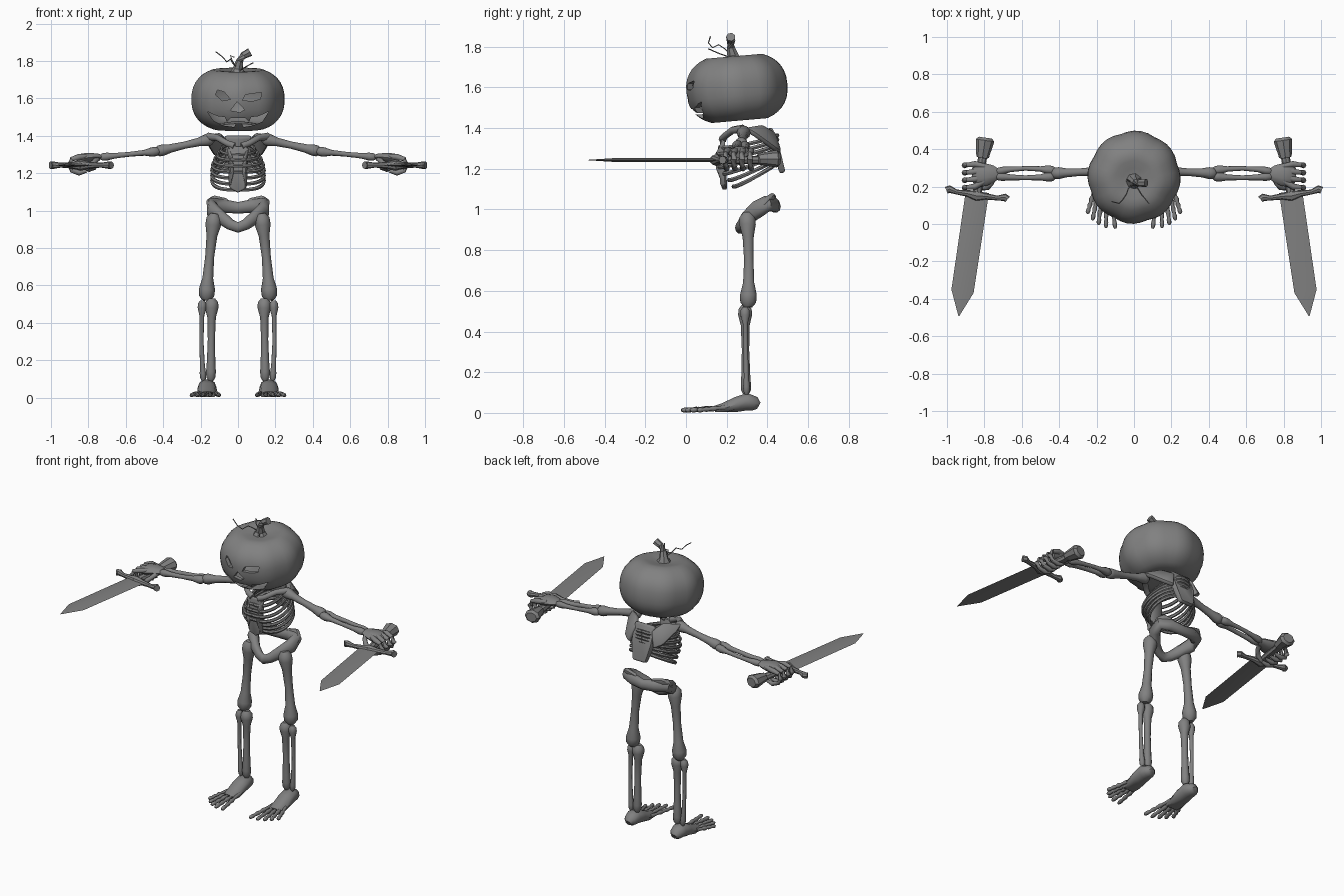
import bpy, bmesh, math
from mathutils import Vector, Matrix

cube = bpy.data.objects.get("Cube")
if cube:
    bpy.data.objects.remove(cube, do_unlink=True)

GREY = (0.22, 0.22, 0.22, 1)
mat = bpy.data.materials.new("plain grey")
mat.use_nodes = True
mat.diffuse_color = GREY
mat.node_tree.nodes["Principled BSDF"].inputs["Base Color"].default_value = GREY


def add_object(name, bm):
    bmesh.ops.recalc_face_normals(bm, faces=bm.faces)
    mesh = bpy.data.meshes.new(name)
    bm.to_mesh(mesh)
    bm.free()
    ob = bpy.data.objects.new(name, mesh)
    bpy.context.collection.objects.link(ob)
    mesh.materials.append(mat)
    return ob


def finish(ob, mirror=False, angle=40):
    """Mirror across x, bake modifiers and smooth the shading."""
    if mirror:
        ob.modifiers.new("mirror", "MIRROR").use_mirror_merge = False
    dg = bpy.context.evaluated_depsgraph_get()
    baked = bpy.data.meshes.new_from_object(ob.evaluated_get(dg))
    ob.modifiers.clear()
    ob.data = baked
    bpy.ops.object.select_all(action="DESELECT")
    ob.select_set(True)
    bpy.context.view_layer.objects.active = ob
    bpy.ops.object.shade_smooth_by_angle(angle=math.radians(angle))
    return ob


def sweep(bm, points, radii, sides=8, flat=1.0, closed=False):
    """Tube through points; flat scales the cross-section along z-like axis."""
    pts = [Vector(p) for p in points]
    n = len(pts)
    rings = []
    for i, p in enumerate(pts):
        a, b = (pts[i - 1], pts[(i + 1) % n]) if closed else (pts[max(i - 1, 0)], pts[min(i + 1, n - 1)])
        t = (b - a).normalized()
        ref = Vector((0, 1, 0)) if abs(t.z) > 0.8 else Vector((0, 0, 1))
        u = t.cross(ref).normalized()
        v = u.cross(t)
        r = radii[i] if isinstance(radii, (list, tuple)) else radii
        rings.append([bm.verts.new(p + r * (u * math.cos(k * math.tau / sides) + v * flat * math.sin(k * math.tau / sides)))
                      for k in range(sides)])
    for i in range(n if closed else n - 1):
        r0, r1 = rings[i], rings[(i + 1) % n]
        for k in range(sides):
            bm.faces.new((r0[k], r0[(k + 1) % sides], r1[(k + 1) % sides], r1[k]))
    if not closed:
        bm.faces.new(rings[0])
        bm.faces.new(rings[-1])


def bone(bm, a, b, r0, shaft, r1, bow=(0, 0, 0), end=0.04, sides=10):
    """Long bone: knobbly ends, thin shaft and an optional bow."""
    a, b, bow = Vector(a), Vector(b), Vector(bow)
    e = end / (b - a).length
    ts = [0, e * .4, e, e * 2, .5, 1 - e * 2, 1 - e, 1 - e * .4, 1]
    rs = [r0 * .5, r0 * .95, r0, shaft * 1.2, shaft, shaft * 1.2, r1, r1 * .95, r1 * .5]
    sweep(bm, [a.lerp(b, t) + bow * math.sin(math.pi * t) for t in ts], rs, sides)


def part(name, build, mirror=True, angle=50):
    bm = bmesh.new()
    build(bm)
    return finish(add_object(name, bm), mirror, angle)


def plate(name, corners, thick, mirror=False):
    bm = bmesh.new()
    bm.faces.new([bm.verts.new(c) for c in corners])
    bmesh.ops.triangulate(bm, faces=bm.faces)
    ob = add_object(name, bm)
    s = ob.modifiers.new("thickness", "SOLIDIFY")
    s.thickness, s.offset = thick, 0
    b = ob.modifiers.new("soft edge", "BEVEL")
    b.width, b.segments = thick * .35, 2
    return finish(ob, mirror)


# Pumpkin shell: ribbed, flattened ball, hollowed and tilted back
bm = bmesh.new()
bmesh.ops.create_uvsphere(bm, u_segments=40, v_segments=20, radius=1)
tilt = Matrix.Translation((0, .25, 1.595)) @ Matrix.Rotation(math.radians(5), 4, "X")
for v in bm.verts:
    lat, lon = math.asin(max(-1, min(1, v.co.z))), math.atan2(v.co.y, v.co.x)
    c, s = math.cos(lat), math.sin(lat)
    rad = .25 * max(c, 0) ** .75 * (.96 + .04 * abs(math.cos(lon * 4 + .4)))
    z = .175 * math.copysign(abs(s) ** .85, s) * (1 - .2 * max(0, 1 - c * 2.2))
    v.co = tilt @ Vector((rad * math.cos(lon), rad * math.sin(lon), z))
pumpkin = add_object("pumpkin_head", bm)
shell = pumpkin.modifiers.new("shell", "SOLIDIFY")
shell.thickness, shell.offset = .025, -1

# Carved face: eyes, nose and toothed grin
eye = [(.025, 1.59), (.04, 1.62), (.125, 1.632), (.12, 1.597), (.075, 1.585)]
eye2 = [(-.04, 1.595), (-.075, 1.635), (-.11, 1.645), (-.12, 1.62), (-.085, 1.587)]
nose = [(-.04, 1.535), (-.005, 1.582), (.035, 1.54), (.01, 1.525), (-.01, 1.53)]
grin = [(-.165, 1.53), (-.11, 1.505), (-.07, 1.5), (-.06, 1.475), (-.04, 1.495), (.04, 1.495), (.06, 1.475),
        (.07, 1.5), (.11, 1.505), (.165, 1.53), (.13, 1.475), (.08, 1.455), (.03, 1.447), (.02, 1.467),
        (-.01, 1.467), (-.02, 1.447), (-.08, 1.455), (-.13, 1.48)]
bm = bmesh.new()
for shape in (eye, eye2, nose, grin):
    face = bm.faces.new([bm.verts.new((x, -.1, z)) for x, z in shape])
    ext = bmesh.ops.extrude_face_region(bm, geom=[face])
    bmesh.ops.translate(bm, vec=(0, .3, 0), verts=[g for g in ext["geom"] if isinstance(g, bmesh.types.BMVert)])
cutter = add_object("face_cutter", bm)
cutter.hide_render = True
cut = pumpkin.modifiers.new("carving", "BOOLEAN")
cut.operation, cut.solver, cut.object = "DIFFERENCE", "EXACT", cutter
finish(pumpkin, angle=35)
bpy.data.objects.remove(cutter, do_unlink=True)

# Stem and curly vine
part("stem", lambda bm: sweep(bm, [(0, .23, 1.73), (0, .23, 1.76), (.01, .22, 1.8), (.03, .22, 1.83), (.065, .22, 1.848)],
                              [.05, .028, .02, .02, .023], 7), False, 30)


def vine(bm):
    sweep(bm, [(0, .22, 1.76), (-.03, .19, 1.79), (-.04, .16, 1.81), (-.06, .13, 1.795), (-.08, .11, 1.82), (-.12, .12, 1.85)], .003, 5)
    sweep(bm, [(0, .22, 1.76), (-.03, .23, 1.8), (-.04, .24, 1.83), (-.02, .23, 1.82)], .003, 5)
    sweep(bm, [(.01, .21, 1.75), (.04, .16, 1.768), (.08, .11, 1.79)], .003, 5)


part("vine", vine, False)


# Rib cage
def ribs(bm):
    for i in range(7):
        w = .09 + .05 * math.sin(min(1, i / 4) * math.pi / 2)
        front = .165 - .03 * math.sin(i * .7) + .007 * i
        back, low, rise = .45, 1.305 - .032 * i, .06 + .01 * i
        pts = []
        for k in range(15):
            a = math.pi * k / 14
            pts.append((w * math.sin(a) ** .8 if 0 < k < 14 else 0, (front + back) / 2 + (back - front) / 2 * math.cos(a),
                        low + rise * (1 + math.cos(a)) / 2 - .012 * math.sin(a)))
        sweep(bm, pts, .009, 6, 1.2)


part("ribs", ribs)
plate("sternum", [(-.055, .18, 1.345), (.055, .18, 1.345), (.035, .155, 1.29), (.03, .15, 1.2), (.045, .18, 1.12),
                  (0, .19, 1.095), (-.045, .18, 1.12), (-.03, .15, 1.2), (-.035, .155, 1.29)], .025)
plate("backbone_plate", [(-.07, .41, 1.4), (.07, .41, 1.4), (.075, .45, 1.29), (.045, .475, 1.18),
                         (-.045, .475, 1.18), (-.075, .45, 1.29)], .03)
plate("shoulder_blade", [(.17, .29, 1.395), (.09, .37, 1.41), (.055, .43, 1.375), (.085, .46, 1.28),
                         (.13, .43, 1.3), (.17, .34, 1.365)], .03, True)
part("collarbone", lambda bm: sweep(bm, [(.02, .18, 1.345), (.06, .19, 1.36), (.11, .23, 1.39), (.16, .28, 1.395)],
                                    [.02, .017, .018, .022], 8))


# Arms
def arm(bm):
    bone(bm, (.13, .285, 1.385), (.44, .27, 1.315), .034, .02, .032)
    bone(bm, (.42, .255, 1.318), (.74, .255, 1.285), .026, .013, .022, (0, -.008, 0))
    bone(bm, (.42, .285, 1.315), (.74, .28, 1.285), .024, .012, .02, (0, .015, 0))


part("arm_bones", arm)


# Hands: palm, wrapping fingers and thumb
def hand(bm):
    sweep(bm, [(.72, .268, 1.287), (.75, .268, 1.287), (.79, .265, 1.285), (.83, .262, 1.28), (.86, .26, 1.27)],
          [.025, .045, .06, .065, .045], 10, .42)
    for y in (.2, .24, .28, .32):
        sweep(bm, [(.79, .27 + (y - .26) * .6, 1.29), (.85, y, 1.287), (.89, y - .004, 1.275), (.905, y - .006, 1.245),
                   (.89, y - .004, 1.215), (.85, y, 1.202), (.81, y, 1.212)],
              [.013, .017, .012, .016, .012, .015, .009], 8)
    sweep(bm, [(.75, .25, 1.28), (.765, .215, 1.265), (.785, .195, 1.245), (.815, .19, 1.22)], [.016, .014, .016, .01], 8)


part("hand_bones", hand)

# Swords: blade, guard, grip and pommel around the guard's centre
SWORD = Matrix.Translation((.84, .155, 1.243)) @ Matrix.Rotation(math.radians(8.5), 4, "Z")


def place(points):
    return [SWORD @ Vector(p) for p in points]


def blade(bm):
    sweep(bm, place([(0, .02, 0), (0, -.52, 0), (0, -.655, 0)]), [.062, .06, .002], 4, .15)


def hilt(bm):
    sweep(bm, place([(-.165, .0, 0), (-.15, .01, 0), (-.11, 0, 0), (-.05, 0, 0), (0, -.005, 0), (.05, 0, 0), (.11, 0, 0),
                     (.15, .01, 0), (.165, .0, 0)]), [.02, .02, .013, .017, .03, .017, .013, .02, .02], 8)
    sweep(bm, place([(0, 0, 0), (0, .2, 0), (0, .205, .004), (0, .23, .006), (0, .27, .006), (0, .295, .006), (0, .31, .006)]),
          [.024, .024, .034, .038, .046, .05, .035], 8, .85)


part("sword_blade", blade, angle=20)
part("sword_hilt", hilt, angle=35)


# Pelvis: tilted ring, high wings behind and a low V in front
def pelvis(bm):
    half = [(.08, .43, 1.025), (.14, .4, 1.03), (.135, .35, 1.0), (.08, .295, .955), (.04, .275, .925)]
    loop = [(0, .44, 1.015)] + half + [(0, .265, .91)] + [(-x, y, z) for x, y, z in half[::-1]]
    r = [.026, .03, .032, .035, .028, .024]
    sweep(bm, loop, r + [.024] + r[:0:-1], 10, 1.25, True)


part("pelvis", pelvis, False)
plate("hip_wing", [(.03, .445, 1.01), (.06, .435, 1.065), (.13, .43, 1.08), (.165, .4, 1.06), (.16, .36, 1.01),
                   (.11, .4, .99)], .025, True)


# Legs
def leg(bm):
    bone(bm, (.125, .3, .985), (.17, .305, .52), .042, .024, .043, (.004, .006, 0), .06)
    bone(bm, (.14, .29, .53), (.145, .295, .09), .036, .019, .026, (.0, 0, 0), .05)
    bone(bm, (.19, .29, .52), (.185, .298, .09), .024, .011, .017, (.008, 0, 0), .04)


part("leg_bones", leg)


# Feet: heel block and five toes
def foot(bm):
    sweep(bm, [(.165, .358, .035), (.165, .34, .045), (.165, .3, .055), (.165, .25, .05), (.165, .19, .032), (.165, .14, .022)],
          [.02, .04, .05, .052, .05, .045], 10, .9)
    for v in bm.verts:
        slope = max(0, min(1, (.3 - v.co.y) / .16))
        v.co.z = max(.004, v.co.z * (1 - .45 * slope))
    tips = [(.1, -.025), (.15, -.022), (.19, -.005), (.222, .02), (.25, .055)]
    for i, (x, y) in enumerate(tips):
        a, b = Vector((.125 + .021 * i, .19, .026)), Vector((x, y, .013))
        sweep(bm, [a.lerp(b, t) for t in (0, .3, .42, .55, .65, .78, .86, .95, 1)],
              [.012, .009, .014, .009, .013, .009, .012, .011, .005], 8)


part("foot_bones", foot)
